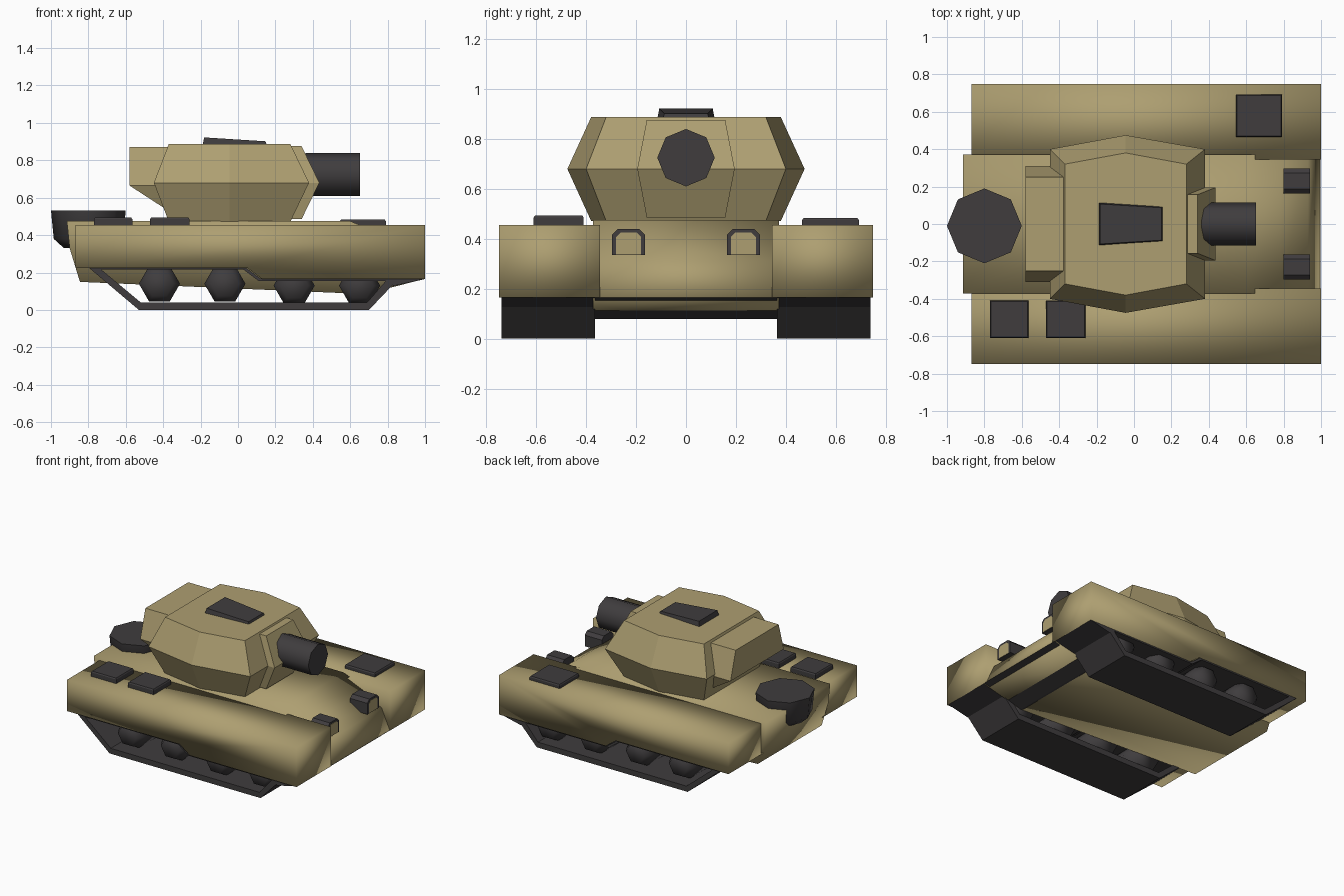
import bpy, bmesh
from math import sin, cos, pi

if "Cube" in bpy.data.objects:
    bpy.data.objects.remove(bpy.data.objects["Cube"])


def material(name, rgb):
    m = bpy.data.materials.new(name)
    m.diffuse_color = (*rgb, 1)
    m.use_nodes = True
    m.node_tree.nodes["Principled BSDF"].inputs["Base Color"].default_value = m.diffuse_color
    return m


TAN = material("tan_paint", (0.42, 0.345, 0.165))
DARK = material("dark_metal", (0.05, 0.046, 0.048))


def loft(name, rings, mat, smooth=None, closed=False):
    """Skin rings of points; cap the ends, or join last to first if closed.
    smooth: None = flat, True = fully smooth, number = smooth by angle."""
    bm = bmesh.new()
    vs = [[bm.verts.new(p) for p in r] for r in rings]
    n = len(rings[0])
    pairs = list(zip(vs, vs[1:]))
    if closed:
        pairs.append((vs[-1], vs[0]))
    else:
        bm.faces.new(vs[0])
        bm.faces.new(vs[-1])
    for a, b in pairs:
        for i in range(n):
            j = (i + 1) % n
            bm.faces.new((a[i], a[j], b[j], b[i]))
    bmesh.ops.recalc_face_normals(bm, faces=bm.faces)
    me = bpy.data.meshes.new(name)
    bm.to_mesh(me)
    bm.free()
    ob = bpy.data.objects.new(name, me)
    bpy.context.collection.objects.link(ob)
    me.materials.append(mat)
    if smooth:
        me.shade_smooth()
        if smooth is not True:
            me.set_sharp_from_angle(angle=smooth)
    return ob


def prism(name, xz, y0, y1, mat, smooth=None):
    return loft(name, [[(x, y, z) for x, z in xz] for y in (y0, y1)], mat, smooth)


def circle(n, r):
    return [(r * cos(2 * pi * i / n), r * sin(2 * pi * i / n)) for i in range(n)]


# Hull, with sloping front and tucked-in tail
prism("hull", [(-.915, .475), (.6, .475), (.78, .4), (.93, .31), (.995, .165),
               (.68, .085), (-.845, .15), (-.9, .33)], -.372, .372, TAN, True)
prism("nose_plate", [(.998, .165), (.4, .165), (.68, .08), (.83, .125)],
      -.365, .365, DARK)

# Both sides: fender, track, wheels, headlight
fender = [(-.87, .455), (1, .455), (1, .165), (.13, .165), (.05, .225), (-.87, .225)]
outer = [(-.8, .228), (-.53, 0), (.7, 0), (.86, .168), (.12, .168), (.04, .228)]
inner = [(-.73, .215), (-.52, .04), (.69, .04), (.79, .155), (.11, .155), (.03, .215)]
for s, side in ((-1, "right"), (1, "left")):
    prism(side + "_fender", fender, s * .345, s * .748, TAN, True)
    y0, y1 = s * .365, s * .738
    loft(side + "_track",
         [[(x, y, z) for x, z in loop] for loop, y in
          ((outer, y0), (outer, y1), (inner, y1), (inner, y0))], DARK, closed=True)
    prism(side + "_fender_lip", [(1, .166), (.82, .166), (.83, .128)], y0, y1, DARK)
    for i, (x, z) in enumerate([(-.42, .14), (-.07, .14), (.3, .13), (.65, .13)]):
        loft(f"{side}_wheel_{i + 1}",
             [[(x + a, s * y, z + b) for a, b in circle(6, r)]
              for y, r in ((.37, .11), (.63, .11), (.69, .075))], DARK, True)

    def lamp(x, w, top, bottom):
        c = w * .35
        return [(x, s * .23 + y, z) for y, z in
                ((-w, bottom), (-w, top - c), (-w + c, top),
                 (w - c, top), (w, top - c), (w, bottom))]
    loft(side + "_headlight", [lamp(.8, .066, .44, .335), lamp(.94, .066, .44, .335)], DARK)
    loft(side + "_headlight_lens", [lamp(.9, .05, .425, .337), lamp(.942, .05, .425, .337)], TAN)

# Fender boxes with slightly drawn-in tops
for i, (xa, xb, ya, yb, h) in enumerate([(-.77, -.565, -.61, -.41, .493),
                                         (-.47, -.26, -.61, -.41, .493),
                                         (.545, .79, .465, .692, .483)]):
    loft(f"fender_box_{i + 1}",
         [[(xa + d, ya + d, z), (xb - d, ya + d, z), (xb - d, yb - d, z), (xa + d, yb - d, z)]
          for z, d in ((.445, 0), (h - .008, 0), (h, .005))], DARK)

# Octagonal drum at the rear
loft("rear_drum", [[(-.8 + a, -.01 + b, z) for a, b in circle(8, r)]
                   for z, r in ((.33, .13), (.38, .185), (.533, .2))], DARK, .9)


# Turret: narrow base, wide waist, narrow roof
def turret_ring(z, xa, xb, y, ymid):
    return [(xa, -y, z), (-.045, -ymid, z), (xb, -y, z),
            (xb, y, z), (-.045, ymid, z), (xa, y, z)]


loft("turret", [turret_ring(.472, -.37, .28, .32, .38),
                turret_ring(.68, -.45, .38, .4, .475),
                turret_ring(.887, -.37, .28, .32, .38)], TAN)


# Turret bustle, and gun mantlet
def slab(xa, xb, y, z):
    return [(xa, -y, z), (xb, -y, z), (xb, y, z), (xa, y, z)]


loft("turret_bustle", [slab(-.38, -.3, .25, .535), slab(-.58, -.3, .31, .665),
                       slab(-.58, -.3, .25, .87)], TAN)
loft("gun_mantlet", [slab(.24, .34, .157, .485), slab(.3, .435, .195, .68),
                     slab(.28, .34, .157, .876)], TAN)

# Short octagonal gun barrel
loft("gun_barrel", [[(x, a, .725 + b) for a, b in circle(8, .115)]
                    for x in (.36, .653)], DARK, .9)

# Wedge-shaped roof hatch
hatch = [(-.19, -.115), (.155, -.093), (.155, .093), (-.19, .115)]
loft("roof_hatch", [[(x, y, .88) for x, y in hatch],
                    [(x * .95, y * .93, .911 - x * .06) for x, y in hatch]], DARK)
